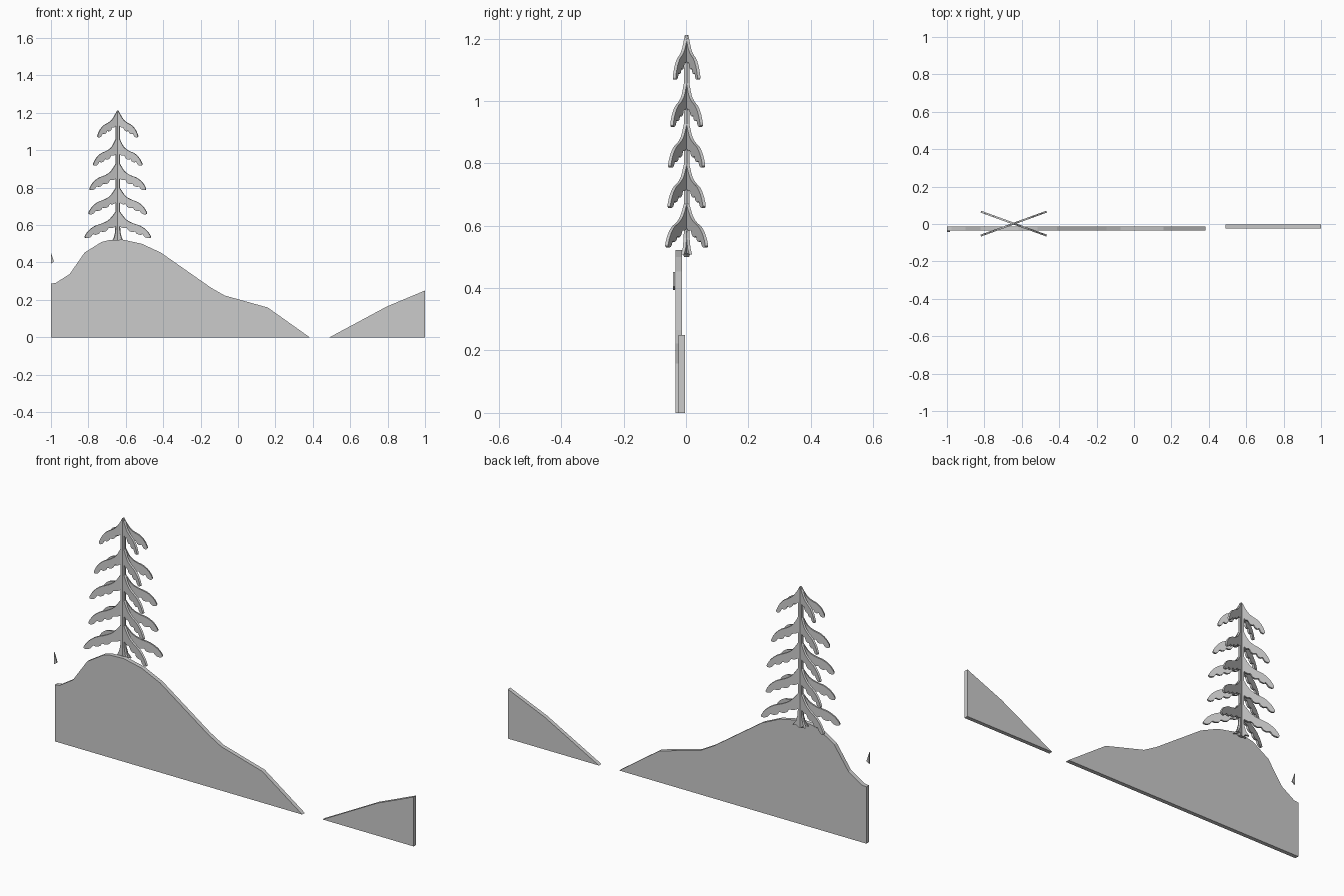
import bpy, bmesh, math
from mathutils import Vector

if "Cube" in bpy.data.objects:
    bpy.data.objects.remove(bpy.data.objects["Cube"])


def slab(name, pts, y0, y1):
    """Extrude an (x, z) outline between two depths."""
    bm = bmesh.new()
    face = bm.faces.new([bm.verts.new((x, y0, z)) for x, z in pts])
    ext = bmesh.ops.extrude_face_region(bm, geom=[face])
    for v in ext["geom"]:
        if isinstance(v, bmesh.types.BMVert):
            v.co.y = y1
    bmesh.ops.triangulate(bm, faces=[f for f in bm.faces if len(f.verts) > 4],
                          ngon_method='EAR_CLIP')
    bmesh.ops.recalc_face_normals(bm, faces=bm.faces)
    me = bpy.data.meshes.new(name)
    bm.to_mesh(me)
    bm.free()
    ob = bpy.data.objects.new(name, me)
    bpy.context.collection.objects.link(ob)
    return ob


def smooth_path(pts, steps=3):
    """Catmull-Rom curve through the points."""
    p = [Vector(q) for q in pts]
    p = [p[0]] + p + [p[-1]]
    out = []
    for a, b, c, d in zip(p, p[1:], p[2:], p[3:]):
        for i in range(steps):
            t = i / steps
            out.append(0.5 * (2 * b + (c - a) * t + (2 * a - 5 * b + 4 * c - d) * t * t
                              + (3 * b - a - 3 * c + d) * t ** 3))
    return [tuple(q) for q in out + [p[-1]]]


# Hill cut-outs
slab("large_hill", [(-1, 0), (-1, .287), (-.975, .29), (-.9, .338), (-.82, .453),
                    (-.73, .509), (-.69, .519), (-.617, .522), (-.515, .50),
                    (-.413, .453), (-.146, .266), (-.071, .223), (.159, .159),
                    (.383, 0)], -.034, -.013)
slab("small_hill", [(.49, 0), (.795, .164), (1, .25), (1, 0)], -.024, -.004)

# Sliver of foliage at the left border
slab("edge_sliver", [(-1, .452), (-.984, .405), (-1, .394)], -.042, -.036)

# Branch outline: fraction of reach, height above the branch tip
BRANCH = [(.25, .100), (.45, .080), (.68, .066), (.86, .044), (.97, .020), (1, .005),
          (.93, 0), (.83, .006), (.76, .021), (.68, .018), (.58, .024), (.53, .036),
          (.44, .033), (.34, .040), (.28, .054), (.18, .054)]
TIERS = [(.115, 1.068), (.139, .917), (.160, .786), (.165, .657), (.187, .530)]
TRUNK = .012

# Right half of the tree outline, from the tip down to the flared root
half = []
for i, (reach, low) in enumerate(TIERS):
    top = (.003, low + .143) if i == 0 else (TRUNK, low + .140)
    half += smooth_path([top] + [(f * reach, low + h) for f, h in BRANCH]
                        + [(TRUNK, low + .062)])
half += [(.014, .56), (.022, .53), (.038, .508), (.02, .511), (.01, .50)]
outline = half + [(-x, z) for x, z in reversed(half)]

# Two crossed flat tree panels
for name, angle in (("tree_panel_a", 20), ("tree_panel_b", -20)):
    panel = slab(name, outline, -.005, .005)
    panel.location = (-.643, .002, 0)
    panel.rotation_euler.z = math.radians(angle)
